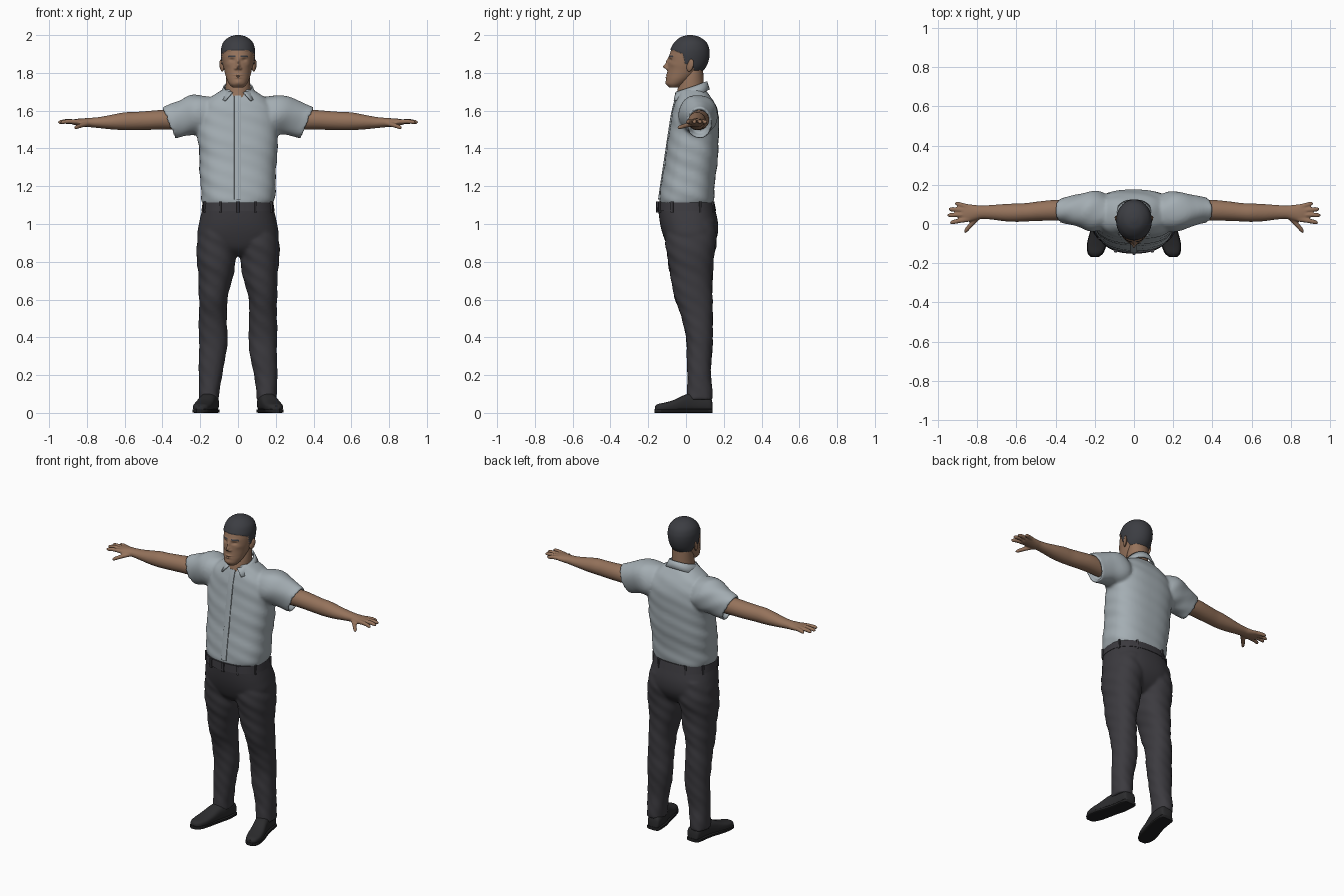
import bpy, bmesh, math
from mathutils import Vector as V


def material(name, rgb):
    m = bpy.data.materials.new(name)
    m.diffuse_color = (*rgb, 1)
    return m


SHIRT = material("shirt_grey", (0.37, 0.42, 0.45))
TROUSER = material("trouser_charcoal", (0.045, 0.043, 0.050))
SKIN = material("skin", (0.30, 0.17, 0.105))
HAIR = material("hair_dark", (0.045, 0.047, 0.055))
SHOE = material("shoe_black", (0.025, 0.025, 0.027))
SOLE = material("sole_black", (0.015, 0.015, 0.016))


def smooth(rows, k=5):
    """Catmull-Rom resampling of a table of rows."""
    out = []
    for i in range(len(rows) - 1):
        a, b, c, d = rows[max(i - 1, 0)], rows[i], rows[i + 1], rows[min(i + 2, len(rows) - 1)]
        for j in range(k):
            t = j / k
            out.append([0.5 * (2 * q + (r - p) * t + (2 * p - 5 * q + 4 * r - s) * t * t
                               + (3 * q - p - 3 * r + s) * t ** 3)
                        for p, q, r, s in zip(a, b, c, d)])
    return out + [list(rows[-1])]


def loft(bm, rings, n=40, p=2.0, fold=0.0):
    """Skin superellipse rings (centre, half axis u, half axis v), with optional cloth folds."""
    loops = []
    for c, u, v in rings:
        loop = []
        for i in range(n):
            a = 2 * math.pi * i / n
            x, y = [math.copysign(abs(w) ** (2 / p), w) for w in (math.cos(a), math.sin(a))]
            f = 1 + fold * math.sin(55 * c.z + 40 * c.x + 3 * a) * math.sin(23 * c.z + 2 * a)
            loop.append(bm.verts.new(c + (u * x + v * y) * f))
        loops.append(loop)
    for a, b in zip(loops, loops[1:]):
        for i in range(n):
            bm.faces.new((a[i], a[(i + 1) % n], b[(i + 1) % n], b[i]))
    bm.faces.new(loops[0])
    bm.faces.new(loops[-1])


def upright(rows, s=1):   # rows: z, x centre, half width, y front, y back
    return [(V((s * x, (y0 + y1) / 2, z)), V((w, 0, 0)), V((0, (y1 - y0) / 2, 0)))
            for z, x, w, y0, y1 in rows]


def sideways(rows, s, slant=0.0):   # rows: x, y centre, half y, z centre, half z
    return [(V((s * x, y, z)), V((0, hy, 0)), V((s * slant * hz, 0, hz)))
            for x, y, hy, z, hz in rows]


def tube(bm, pts, r):
    pts = [V(p) for p in smooth(pts, 4)]
    rings = []
    for i, p in enumerate(pts):
        d = (pts[min(i + 1, len(pts) - 1)] - pts[max(i - 1, 0)]).normalized()
        u = d.cross(V((0, 0, 1))).normalized()
        t = i / (len(pts) - 1)
        rr = r * (1 - 0.25 * t) * math.sqrt(max(0.15, 1 - max(0, (t - 0.75) / 0.25) ** 2))
        rings.append((p, u * rr, u.cross(d) * rr))
    loft(bm, rings, 16)


def finish(name, bm, mats, voxel=0, angle=50):
    bmesh.ops.recalc_face_normals(bm, faces=bm.faces)
    me = bpy.data.meshes.new(name)
    bm.to_mesh(me)
    bm.free()
    for m in mats:
        me.materials.append(m)
    me.shade_smooth()
    me.set_sharp_from_angle(angle=math.radians(angle))
    ob = bpy.data.objects.new(name, me)
    bpy.context.collection.objects.link(ob)
    if voxel:   # fuse overlapping volumes into one skin
        r = ob.modifiers.new("fuse", 'REMESH')
        r.mode, r.voxel_size, r.use_smooth_shade = 'VOXEL', voxel, True
        sm = ob.modifiers.new("soften", 'SMOOTH')
        sm.factor, sm.iterations = 0.5, 4
    return ob


# Shirt: body and two short sleeves with hollow cuffs
body = [(1.10, 0, .180, -.135, .140), (1.13, 0, .194, -.142, .147), (1.2, 0, .198, -.132, .152),
        (1.3, 0, .203, -.117, .163), (1.4, 0, .208, -.102, .172), (1.5, 0, .215, -.087, .174),
        (1.58, 0, .207, -.074, .172), (1.64, 0, .178, -.060, .152), (1.68, 0, .130, -.046, .126),
        (1.712, 0, .08, -.035, .1)]
sleeve = [(.10, .05, .07, 1.60, .07), (.17, .062, .10, 1.587, .097), (.22, .066, .102, 1.575, .102),
          (.28, .068, .084, 1.562, .09), (.33, .07, .071, 1.546, .085), (.37, .07, .063, 1.535, .081),
          (.355, .07, .052, 1.537, .066), (.33, .07, .050, 1.54, .06)]
bm = bmesh.new()
loft(bm, upright(smooth(body)), 64, 2.5, .022)
for s in (1, -1):
    loft(bm, sideways(smooth(sleeve), s, .42), 40, 2.1, .03)
finish("shirt", bm, [SHIRT], .009)

# Button placket running down the chest
bm = bmesh.new()
loft(bm, [(V((-.002, r[3] - .001, r[0])), V((.018, 0, 0)), V((0, .005, 0)))
          for r in smooth(body[1:9])], 16, 5)
finish("shirt_placket", bm, [SHIRT])

# Folded collar, open at the front
bm = bmesh.new()
rows = []
for i in range(41):
    a = -2.75 + 5.5 * i / 40
    b, f = a * .86, (1 - math.cos(a)) / 2
    top = V((.074 * math.sin(a), .03 + (.078 + .012 * f) * math.cos(a), 1.755 - .06 * f))
    low = V((.097 * math.sin(b), .03 + (.092 + .04 * f) * math.cos(b), 1.712 - .062 * f))
    rows.append([bm.verts.new(q) for q in (top, top.lerp(low, .5) * 1.0, low)])
for a, b in zip(rows, rows[1:]):
    for j in range(2):
        bm.faces.new((a[j], b[j], b[j + 1], a[j + 1]))
collar = finish("shirt_collar", bm, [SHIRT])
sol = collar.modifiers.new("thickness", 'SOLIDIFY')
sol.thickness, sol.offset = .008, 0

# Trousers: hips and two legs
hips = [(1.112, 0, .184, -.145, .146), (1.08, 0, .189, -.147, .154), (1.0, 0, .207, -.137, .170),
        (.93, 0, .212, -.118, .164), (.87, 0, .155, -.09, .13), (.83, 0, .07, -.045, .08)]
leg = [(1.02, .1, .095, -.10, .15), (.92, .109, .108, -.108, .162), (.82, .114, .104, -.098, .147),
       (.72, .119, .092, -.081, .141), (.6, .131, .075, -.057, .14), (.5, .133, .074, -.022, .142),
       (.4, .131, .076, .0, .142), (.3, .136, .071, .004, .137), (.2, .146, .062, .008, .132),
       (.12, .152, .055, .004, .14), (.07, .153, .053, .004, .142)]
bm = bmesh.new()
loft(bm, upright(smooth(hips)), 64, 2.4)
for s in (1, -1):
    loft(bm, upright(smooth(leg, 8), s), 40, 2.2, .035)
finish("trousers", bm, [TROUSER], .009)

# Waistband with belt loops
bm = bmesh.new()
loft(bm, upright([(1.068, 0, .194, -.151, .160), (1.115, 0, .187, -.148, .150)]), 64, 2.4)
for a in (25, 65, 115, 155, 205, 245, 270, 295, 335):
    c, q = math.cos(math.radians(a)), math.sin(math.radians(a))
    x, y = [math.copysign(abs(w) ** (2 / 2.4), w) for w in (c, q)]
    loft(bm, [(V((.193 * x, .002 + .154 * y, z)), V((-q, c, 0)) * .007, V((c, q, 0)) * .006)
              for z in (1.06, 1.118)], 8, 5)
finish("waistband", bm, [TROUSER], angle=40)

# Shoes, toes turned out: y, x centre, half width, height
shoe = [(.139, .142, .026, .055), (.125, .142, .041, .085), (.05, .15, .045, .103), (0, .163, .045, .096),
        (-.06, .18, .048, .068), (-.11, .191, .047, .053), (-.148, .197, .036, .045), (-.165, .2, .018, .034)]
for s, side in ((1, "left"), (-1, "right")):
    bm = bmesh.new()
    loft(bm, [(V((s * x, y, h / 2 + .004)), V((w, 0, 0)), V((0, 0, h / 2 - .002)))
              for y, x, w, h in smooth(shoe)], 32, 2.7)
    finish(side + "_shoe", bm, [SHOE])
    bm = bmesh.new()
    loft(bm, [(V((s * x, y * 1.015, .01)), V((w + .003, 0, 0)), V((0, 0, .01)))
              for y, x, w, h in smooth(shoe)], 24, 6)
    finish(side + "_sole", bm, [SOLE], angle=40)

# Arms with hands and fingers
arm = [(.30, .07, .05, 1.55, .053), (.40, .07, .053, 1.552, .052), (.48, .066, .05, 1.548, .05),
       (.55, .06, .047, 1.545, .048), (.6, .058, .047, 1.544, .047), (.66, .058, .044, 1.54, .04),
       (.73, .06, .037, 1.537, .030), (.78, .06, .034, 1.537, .025), (.81, .058, .039, 1.537, .023),
       (.85, .056, .046, 1.539, .018), (.882, .056, .043, 1.54, .012)]
fingers = [[(.84, .086, 1.54), (.88, .097, 1.541), (.915, .107, 1.536)],
           [(.85, .067, 1.54), (.91, .074, 1.543), (.947, .076, 1.537)],
           [(.85, .046, 1.54), (.91, .046, 1.544), (.954, .044, 1.537)],
           [(.84, .025, 1.54), (.90, .015, 1.543), (.94, .005, 1.537)],
           [(.79, .04, 1.532), (.835, -.006, 1.52), (.866, -.044, 1.508)]]
for s, side in ((1, "left"), (-1, "right")):
    bm = bmesh.new()
    loft(bm, sideways(smooth(arm), s), 32)
    for f in fingers:
        tube(bm, [(s * x, y, z) for x, y, z in f], .0135)
    finish(side + "_arm", bm, [SKIN], .005)

# Neck
bm = bmesh.new()
loft(bm, upright(smooth([(1.6, 0, .06, -.03, .08), (1.66, 0, .066, -.052, .09), (1.7, 0, .066, -.047, .095),
                         (1.76, 0, .064, -.032, .093), (1.83, 0, .062, 0, .09)])), 40)
finish("neck", bm, [SKIN])

# Head: skull loft, then facial relief as soft bumps (x, z, x spread, z spread, y shift)
skull = [(1.722, 0, .028, -.088, -.04), (1.74, 0, .046, -.104, -.005), (1.765, 0, .059, -.104, .03),
         (1.79, 0, .067, -.101, .062), (1.815, 0, .073, -.098, .086), (1.84, 0, .079, -.096, .104),
         (1.87, 0, .083, -.093, .115), (1.90, 0, .085, -.086, .119), (1.93, 0, .083, -.074, .116),
         (1.96, 0, .072, -.055, .102), (1.984, 0, .045, -.025, .07), (1.994, 0, .012, .01, .034)]
bumps = [(0, 1.833, .010, .012, -.025), (0, 1.858, .008, .018, -.011), (0, 1.788, .02, .005, -.006),
         (0, 1.776, .017, .005, -.005), (0, 1.782, .022, .002, .005), (0, 1.75, .015, .012, -.004)]
for s in (1, -1):
    bumps += [(s * .013, 1.823, .007, .007, -.009), (s * .03, 1.886, .02, .007, -.005),
              (s * .032, 1.868, .014, .008, .008), (s * .055, 1.845, .014, .012, -.003)]
hairline = [(-.2, 1.928), (-.06, 1.918), (-.015, 1.90), (-.005, 1.848), (.025, 1.845), (.045, 1.815), (.2, 1.79)]


def in_hair(co):
    for (y0, z0), (y1, z1) in zip(hairline, hairline[1:]):
        if y0 <= co.y < y1:
            return co.z > z0 + (z1 - z0) * (co.y - y0) / (y1 - y0)


bm = bmesh.new()
loft(bm, upright(smooth(skull, 8)), 128)
bmesh.ops.recalc_face_normals(bm, faces=bm.faces)
bm.normal_update()
hairy = [v for v in bm.verts if in_hair(v.co)]
for f in bm.faces:
    c = f.calc_center_median()
    brow = abs(c.z - 1.889 + .1 * abs(abs(c.x) - .03)) < .004 and .013 < abs(c.x) < .052 and c.y < -.04
    f.material_index = 1 if in_hair(c) or brow else 0
for v in bm.verts:
    if v.co.y < -.02 and v.co.z < 1.91:
        v.co.y += sum(d * math.exp(-((v.co.x - x) / a) ** 2 - ((v.co.z - z) / b) ** 2)
                      for x, z, a, b, d in bumps)
for v in hairy:   # hair stands proud of the scalp
    v.co += v.normal * .006
finish("head", bm, [SKIN, HAIR], angle=60)

# Ears
for s, side in ((1, "left"), (-1, "right")):
    bm = bmesh.new()
    bmesh.ops.create_uvsphere(bm, u_segments=20, v_segments=12, radius=1)
    for v in bm.verts:
        x, y, z = v.co
        v.co = V((s * (.086 + .010 * x + .007 * y + .003 * z), .022 + .018 * y + .006 * z, 1.84 + .033 * z))
    finish(side + "_ear", bm, [SKIN])
